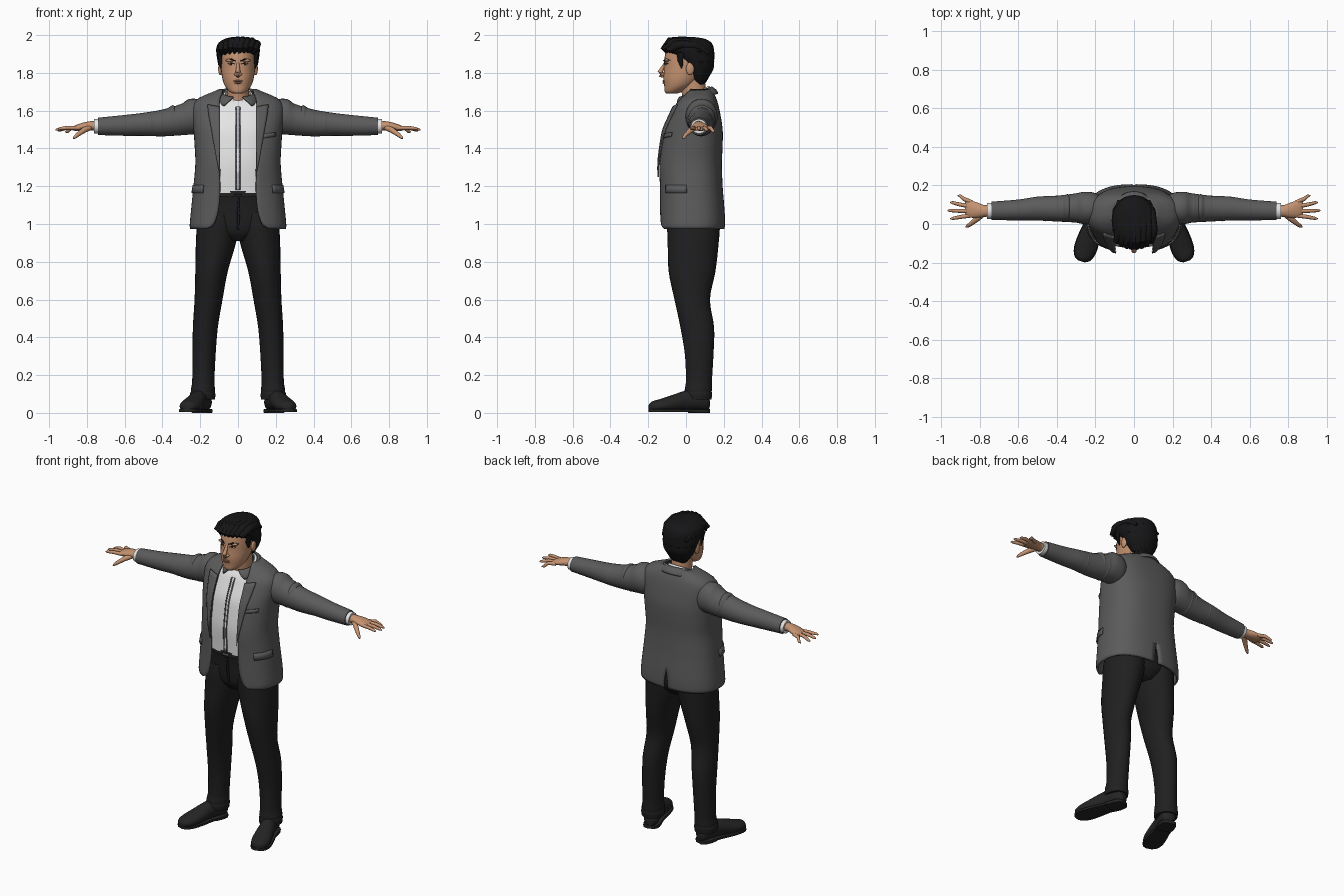
import bpy, bmesh, math, random
from math import sin, cos, pi
from mathutils import Vector, Matrix

random.seed(4)
cube = bpy.data.objects.get("Cube")
if cube:
    bpy.data.objects.remove(cube, do_unlink=True)
made = []


def material(name, r, g, b):
    m = bpy.data.materials.new(name)
    m.use_nodes = True
    m.diffuse_color = (r, g, b, 1)
    bsdf = next(n for n in m.node_tree.nodes if n.type == 'BSDF_PRINCIPLED')
    bsdf.inputs["Base Color"].default_value = (r, g, b, 1)
    bsdf.inputs["Roughness"].default_value = 0.8
    return m


wool = material("grey wool", .105, .105, .105)
cotton = material("white cotton", .78, .78, .79)
skin_tone = material("skin", .56, .29, .165)
cloth = material("black cloth", .014, .014, .015)
leather = material("black leather", .018, .018, .018)
hair_black = material("black hair", .008, .008, .009)
lip_tone = material("lips", .38, .16, .1)
eye_dark = material("dark brown", .02, .013, .01)
seam_grey = material("seam grey", .14, .14, .15)


# ---- helpers ----
def finish(name, mat, bm, mirror, thick=0):
    mesh = bpy.data.meshes.new(name)
    bm.to_mesh(mesh)
    bm.free()
    mesh.materials.append(mat)
    ob = bpy.data.objects.new(name, mesh)
    bpy.context.collection.objects.link(ob)
    if mirror:
        mod = ob.modifiers.new("Mirror", 'MIRROR')
        mod.merge_threshold = 0.0005
    if thick:
        mod = ob.modifiers.new("Solidify", 'SOLIDIFY')
        mod.thickness, mod.offset = thick, 0
    made.append(ob)
    return ob


def at(rows, k):
    """Smoothly interpolate rows whose first entry is the key."""
    last = len(rows) - 1
    i = 0
    while i < last - 1 and k > rows[i + 1][0]:
        i += 1
    a, b = rows[i], rows[i + 1]
    p, q = rows[max(i - 1, 0)], rows[min(i + 2, last)]
    h = b[0] - a[0]
    t = min(max((k - a[0]) / h, 0), 1)
    out = []
    for c in range(1, len(a)):
        ma = (b[c] - p[c]) / (b[0] - p[0]) * h
        mb = (q[c] - a[c]) / (q[0] - a[0]) * h
        d = b[c] - a[c]
        out.append(a[c] + t * (ma + t * (3 * d - 2 * ma - mb + t * (ma + mb - 2 * d))))
    return out


def skin(name, mat, rings, mirror):
    bm = bmesh.new()
    rings = [[bm.verts.new(v) for v in r] for r in rings]
    n = len(rings[0])
    for r, s in zip(rings, rings[1:]):
        for j in range(n):
            bm.faces.new((r[j], r[(j + 1) % n], s[(j + 1) % n], s[j]))
    bm.faces.new(rings[0])
    bm.faces.new(rings[-1])
    bmesh.ops.recalc_face_normals(bm, faces=bm.faces)
    return finish(name, mat, bm, mirror)


def power(v, e):
    return math.copysign(abs(v) ** e, v)


def loft(name, mat, rows, axis='z', mirror=False, n=28, e=1, frame=Matrix(), low=-9, high=9):
    """Rows are (key, centre a, centre b, radius a, radius b)."""
    keys = [a[0] + (b[0] - a[0]) * s / 4 for a, b in zip(rows, rows[1:]) for s in range(4)]
    rings = []
    for k in keys + [rows[-1][0]]:
        ca, cb, ra, rb = at(rows, k)
        ring = []
        for j in range(n):
            t = 2 * pi * j / n
            a, b = ca + ra * power(sin(t), e), cb - rb * power(cos(t), e)
            v = Vector((a, b, k)) if axis == 'z' else Vector((k, a, min(max(b, low), high)))
            ring.append(frame @ v)
        rings.append(ring)
    return skin(name, mat, rings, mirror)


def tube(name, mat, path, mirror=True, n=10, flat=1):
    rings = []
    pts = [Vector(p[:3]) for p in path]
    for i, p in enumerate(path):
        d = pts[min(i + 1, len(pts) - 1)] - pts[max(i - 1, 0)]
        q = d.to_track_quat('Z', 'Y')
        rings.append([pts[i] + q @ Vector((p[3] * cos(2 * pi * j / n), p[3] * flat * sin(2 * pi * j / n), 0))
                      for j in range(n)])
    return skin(name, mat, rings, mirror)


def sheet(name, mat, fn, nu, nv, thick, mirror=True):
    bm = bmesh.new()
    g = [[bm.verts.new(fn(u / nu, v / nv)) for u in range(nu + 1)] for v in range(nv + 1)]
    for v in range(nv):
        for u in range(nu):
            bm.faces.new((g[v][u], g[v][u + 1], g[v + 1][u + 1], g[v + 1][u]))
    return finish(name, mat, bm, mirror, thick)


def ball(name, mat, loc, size, mirror=True):
    bm = bmesh.new()
    bmesh.ops.create_uvsphere(bm, u_segments=16, v_segments=10, radius=1,
                              matrix=Matrix.LocRotScale(Vector(loc), None, Vector(size)))
    return finish(name, mat, bm, mirror)


# ---- jacket: height, centre y, half width, half depth, front opening, back vent ----
COAT = [(.975, .03, .247, .168, .165, .03), (.99, .03, .25, .17, .135, .03),
        (1.04, .03, .246, .17, .112, .02), (1.1, .028, .24, .168, .1, 0),
        (1.2, .024, .23, .164, .095, 0), (1.32, .02, .22, .164, .1, 0),
        (1.42, .028, .224, .16, .1, 0), (1.5, .036, .23, .152, .1, 0),
        (1.58, .048, .238, .128, .1, 0), (1.63, .055, .232, .11, .098, 0),
        (1.665, .064, .2, .09, .095, 0), (1.69, .07, .14, .072, .085, 0),
        (1.71, .07, .095, .062, .08, 0)]
ROUND = .8


def coat(a, z, off=0):
    cy, rx, ry = at(COAT, z)[:3]
    return ((rx + off) * max(sin(a), 0) ** ROUND, cy - (ry + off) * power(cos(a), ROUND), z)


def angle(x, z, off=0):
    return math.asin(min(x / (at(COAT, z)[1] + off), 1) ** (1 / ROUND))


def coat_body(u, v):
    z = .975 + v * .735
    opening, vent = at(COAT, z)[3:]
    a = angle(opening, z)
    return coat(a + (pi - max(vent, 0) - a) * u, z)


def lapel(u, v):
    z = 1.25 + .37 * v
    x = at(COAT, z)[3] - .004 + u * .068 * v
    return coat(angle(x, z, .012), z + .012 * u * v, .012)


def collar(front, back, top, spread, drop):
    """Folded collar: upper edge near the neck, lower edge spread outwards."""
    def fn(u, v):
        a0 = .3 + .4 * v
        a = a0 + (pi - a0) * u
        r = top + spread * (1 - (1 - v) ** 2)
        rise = (1 - cos(a)) / 2
        z = front + (back - front) * rise - drop * v * (1.2 - .4 * rise)
        return (r * sin(a), .05 - r * 1.03 * cos(a), z)
    return fn


sheet("jacket_body", wool, coat_body, 30, 48, .012)
sheet("jacket_lapel", wool, lapel, 4, 16, .008)
sheet("jacket_collar", wool, collar(1.67, 1.725, .083, .03, .045), 18, 4, .008)
sheet("pocket_flap", wool, lambda u, v: coat(.8 + .7 * u, 1.165 + .042 * v, .01 - .003 * v), 10, 2, .008)
sheet("breast_pocket", wool,
      lambda u, v: coat(angle(.13 + .06 * u, 1.46), 1.455 + .022 * v + .008 * u, .009), 4, 2, .006, False)
loft("jacket_sleeve", wool, [
    (.15, .075, 1.56, .05, .06), (.2, .08, 1.567, .08, .09), (.26, .083, 1.567, .084, .094),
    (.3, .083, 1.553, .076, .083), (.4, .08, 1.535, .067, .071), (.5, .08, 1.528, .062, .061),
    (.6, .073, 1.522, .054, .055), (.74, .068, 1.517, .048, .046)], 'x', True)
for k, x in enumerate((.31, .345, .46)):
    cy, cz, ry, rz = (.083, 1.55, .076, .083) if k < 2 else (.08, 1.53, .066, .065)
    f = 1 - .05 * k if k < 2 else 1
    loft("sleeve_fold", wool, [(x - .018, cy, cz, ry * .86 * f, rz * .86 * f),
                               (x, cy, cz, ry * f, rz * f),
                               (x + .022, cy, cz, ry * .84 * f, rz * .84 * f)], 'x', True,
         frame=Matrix.Shear('XZ', 4, (.0, .0)))

# ---- shirt ----
inner = [(z, 0, cy, rx - .02, ry - .02) for z, cy, rx, ry, _, _ in COAT if 1.15 < z < 1.68]
loft("shirt_body", cotton, [(1.165, 0, .026, .21, .145)] + inner, e=ROUND, n=40)
sheet("shirt_collar", cotton, collar(1.65, 1.73, .066, .022, .042), 18, 4, .006)
sheet("shirt_placket", cotton,
      lambda u, v: coat(angle(.011 * u, 1.4), 1.18 + .44 * v, -.017), 3, 16, .005)
sheet("placket_seam", seam_grey,
      lambda u, v: coat(angle(.006 + .007 * u, 1.4), 1.18 + .44 * v, -.013), 1, 16, .003)
loft("shirt_cuff", cotton, [(.72, .068, 1.517, .041, .039), (.75, .068, 1.517, .042, .039),
                            (.762, .068, 1.517, .041, .038)], 'x', True)

# ---- trousers ----
loft("trouser_hips", cloth, [(.91, 0, .04, .07, .09), (.95, 0, .04, .15, .125), (1.0, 0, .04, .195, .138),
                             (1.1, 0, .035, .2, .14), (1.17, 0, .03, .2, .145)])
loft("trouser_leg", cloth, [
    (.075, .187, .063, .06, .066), (.12, .186, .065, .064, .072), (.16, .184, .068, .059, .069),
    (.3, .18, .07, .061, .075), (.45, .173, .06, .066, .089), (.6, .156, .033, .074, .094),
    (.75, .14, .032, .086, .124), (.9, .117, .038, .106, .135), (1.0, .106, .04, .11, .14),
    (1.06, .1, .04, .1, .135)], mirror=True)
loft("trouser_hem", cloth, [(.07, .187, .064, .065, .071), (.1, .187, .064, .067, .074),
                            (.115, .187, .065, .06, .07)], mirror=True)
tube("trouser_fly", cloth, [(0, -.108, 1.14, .007), (.003, -.108, 1.05, .008), (0, -.09, .97, .005)], False)
loft("belt", leather, [(1.142, 0, .03, .203, .149), (1.175, 0, .03, .203, .152)], n=40)
tube("belt_buckle", seam_grey, [(-.02, -.121, 1.158, .011), (.02, -.121, 1.158, .011)], False, 4, .4)

# ---- shoes ----
foot = Matrix.Translation((.172, .12, 0)) @ Matrix.Rotation(math.atan2(-.31, .1), 4, 'Z')
UPPER = [(0, 0, .05, .022, .03), (.015, 0, .055, .04, .045), (.06, 0, .065, .047, .052),
         (.13, 0, .064, .046, .053), (.2, 0, .05, .054, .045), (.27, 0, .038, .055, .035),
         (.315, 0, .033, .038, .027), (.33, 0, .03, .014, .016)]
loft("shoe_upper", leather, UPPER, 'x', True, frame=foot, low=.015)
loft("shoe_sole", leather, [(x, y, .01, r + .004, .04) for x, y, _, r, _ in UPPER], 'x', True,
     frame=foot, low=.006, high=.02)
loft("shoe_heel", leather, [(x, y, .01, r + .004, .04) for x, y, _, r, _ in UPPER[:3]] +
     [(.1, 0, .01, .046, .04)], 'x', True, frame=foot, low=0, high=.02)

# ---- hands ----
loft("palm", skin_tone, [(.74, .068, 1.518, .03, .026), (.78, .068, 1.52, .031, .024),
                         (.82, .073, 1.516, .041, .021), (.86, .078, 1.508, .043, .015),
                         (.876, .08, 1.505, .036, .009)], 'x', True)
for base, x, tip, z in ((.112, .915, .148, 1.488), (.09, .955, .112, 1.496),
                        (.067, .967, .07, 1.5), (.045, .953, .028, 1.505)):
    mid = (base + tip) / 2
    tube("finger", skin_tone, [(.84, base, 1.508, .011), ((.85 + x) / 2, mid, 1.509, .0105),
                               (x - .012, tip * .9 + mid * .1, z + .001, .008), (x, tip, z - .002, .003)])
tube("thumb", skin_tone, [(.78, .055, 1.513, .015), (.815, .026, 1.497, .015), (.85, -.002, 1.472, .011),
                          (.866, -.012, 1.458, .008), (.872, -.016, 1.452, .003)])

# ---- head ----
HEAD = [(1.69, 0, -.075, .026, .028), (1.7, 0, -.067, .044, .045), (1.73, 0, -.04, .069, .075),
        (1.77, 0, -.02, .083, .1), (1.82, 0, -.002, .09, .115), (1.87, 0, .01, .093, .125),
        (1.92, 0, .015, .092, .118), (1.96, 0, .02, .075, .095), (1.985, 0, .02, .03, .04)]


def face(x, z, off=0):
    _, cy, rx, ry = at(HEAD, z)
    return (x, cy - ry * math.sqrt(1 - (x / rx) ** 2) - off, z)


loft("neck", skin_tone, [(1.56, 0, .06, .068, .068), (1.64, 0, .05, .059, .064), (1.78, 0, .03, .06, .068)])
loft("head", skin_tone, HEAD)
tube("nose", skin_tone, [(0, -.108, 1.855, .007), (0, -.125, 1.825, .01), (0, -.138, 1.802, .0135),
                         (0, -.135, 1.788, .012), (0, -.118, 1.782, .008)], False, 12)
ball("nostril", skin_tone, (.012, -.121, 1.793), (.009, .012, .008))
ball("chin", skin_tone, (0, -.09, 1.71), (.028, .024, .017), False)
ball("upper_lip", lip_tone, face(0, 1.757, -.001), (.024, .008, .005), False)
ball("lower_lip", lip_tone, face(0, 1.747, -.001), (.02, .008, .005), False)
ball("brow_ridge", skin_tone, face(.036, 1.866, -.005), (.03, .011, .009))
ball("eye", cotton, face(.036, 1.846, -.002), (.015, .005, .0045))
ball("iris", eye_dark, face(.036, 1.846, .001), (.006, .004, .0045))
tube("eyelid", eye_dark, [(*face(.018, 1.847, .002), .002), (*face(.036, 1.853, .003), .003),
                          (*face(.054, 1.848, .002), .002)], n=6)
tube("eyebrow", hair_black, [(*face(.014, 1.864, .004), .003), (*face(.04, 1.873, .005), .005),
                             (*face(.064, 1.866, .002), .002)], n=6)
ball("ear", skin_tone, (.094, .022, 1.822), (.011, .022, .034))

# ---- hair ----
loft("hair_mass", hair_black, [
    (1.735, 0, .07, .045, .025), (1.78, 0, .068, .08, .053), (1.82, 0, .065, .099, .08),
    (1.86, 0, .055, .108, .094), (1.9, 0, .03, .114, .12), (1.93, 0, .015, .115, .132),
    (1.96, 0, .012, .102, .122), (1.982, 0, .005, .065, .09), (1.99, 0, 0, .03, .04)])
tube("sideburn", hair_black, [(.098, -.03, 1.91, .022), (.094, -.03, 1.865, .017), (.089, -.022, 1.825, .006)],
     flat=.6)
for i in range(8):
    x = -.088 + .025 * i
    drop, back = 3.2 * x * x, 4 * x * x
    j = random.uniform(-.006, .006)
    tube("front_lock", hair_black, [
        (x * .95 - .008, -.1 + back, 1.903 + j, .006), (x, -.116 + back, 1.932 + j - drop / 2, .02),
        (x + .008, -.085 + back, 1.968 + j / 2 - drop, .025), (x + .012, -.02, 1.974 + j / 2 - drop, .023),
        (x + .004, .06, 1.966 - drop, .022), (x * .9, .12, 1.925 - drop, .008)], False)
for i in range(7):
    a = -1.2 + .4 * i
    s, c = sin(a), cos(a)
    tube("back_lock", hair_black, [
        (.07 * s, .02 + .08 * c, 1.955, .015), (.1 * s, .03 + .1 * c, 1.91, .02),
        (.097 * s, .04 + .092 * c, 1.86, .019), (.085 * s, .05 + .075 * c, 1.81, .015),
        (.06 * s, .06 + .04 * c, 1.75, .005)], False)

# ---- shading ----
bpy.ops.object.select_all(action='DESELECT')
for ob in made:
    ob.select_set(True)
bpy.context.view_layer.objects.active = made[0]
bpy.ops.object.shade_smooth_by_angle(angle=math.radians(45))
